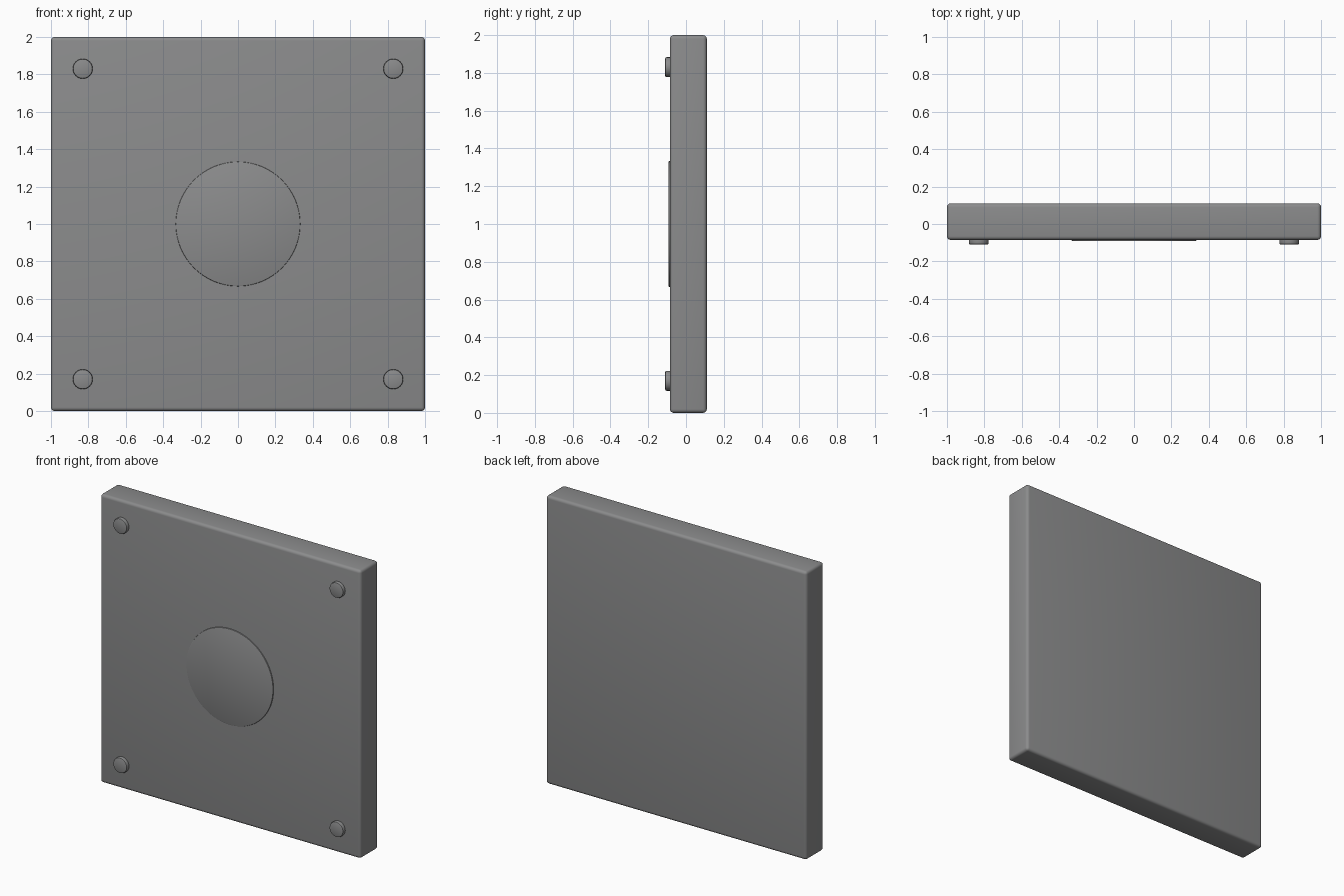
import bpy, math

if "Cube" in bpy.data.objects:
    bpy.data.objects.remove(bpy.data.objects["Cube"])

grey = bpy.data.materials.new("mid grey")
grey.diffuse_color = (0.26, 0.262, 0.265, 1)
grey.use_nodes = True
grey.node_tree.nodes["Principled BSDF"].inputs["Base Color"].default_value = grey.diffuse_color


def finish(obj, name, bevel, segments=3):
    """Name, colour, round the edges and smooth-shade a part."""
    obj.name = name
    obj.data.materials.append(grey)
    bpy.ops.object.transform_apply(location=False, rotation=True, scale=True)
    mod = obj.modifiers.new("rounded edges", 'BEVEL')
    mod.width = bevel
    mod.segments = segments
    mod.limit_method = 'ANGLE'
    mod.angle_limit = math.radians(40)
    bpy.ops.object.modifier_apply(modifier=mod.name)
    bpy.ops.object.shade_smooth_by_angle(angle=math.radians(40))


def disc(name, x, z, radius, front, back, bevel, sides):
    """Round plate facing forward, between two y depths."""
    bpy.ops.mesh.primitive_cylinder_add(
        vertices=sides, radius=radius, depth=back - front,
        location=(x, (front + back) / 2, z), rotation=(math.pi / 2, 0, 0))
    finish(bpy.context.object, name, bevel, 2)


# Square slab
FRONT, BACK = -0.085, 0.11
bpy.ops.mesh.primitive_cube_add(size=1, location=(0, (FRONT + BACK) / 2, 1))
panel = bpy.context.object
panel.scale = (2, BACK - FRONT, 2)
finish(panel, "panel", 0.02, 4)

# Shallow raised disc in the middle
disc("centre_disc", 0, 1.0, 0.333, -0.092, -0.07, 0.005, 96)

# Corner studs
for sx, side in ((-1, "left"), (1, "right")):
    for sz, level in ((-1, "lower"), (1, "upper")):
        disc(f"{level}_{side}_stud", 0.83 * sx, 1 + 0.83 * sz,
             0.053, -0.11, -0.07, 0.007, 40)
